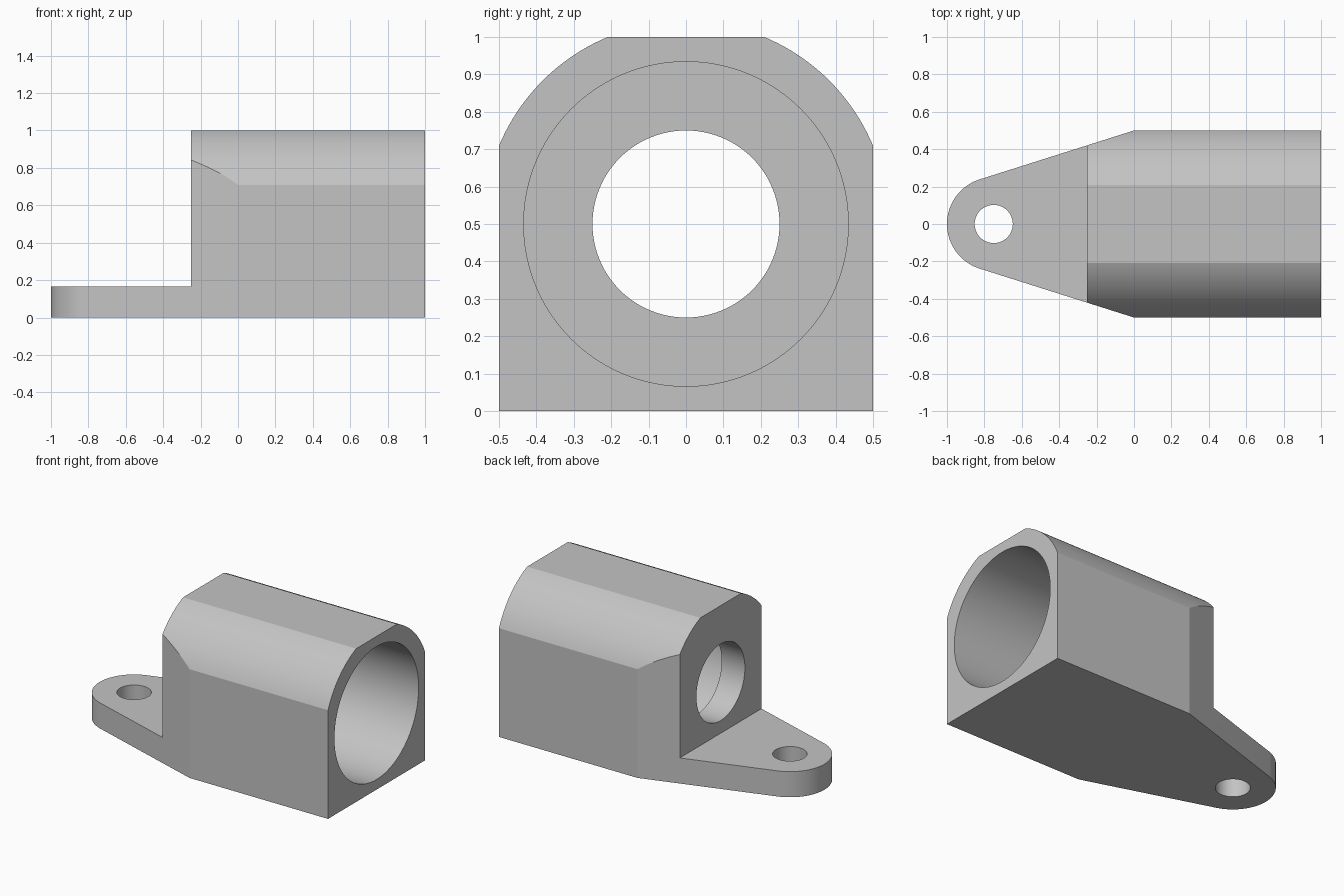
import bpy
import bmesh
from math import sin, cos, radians, atan2, acos, hypot, pi
from mathutils import Matrix, Vector

if "Cube" in bpy.data.objects:
    bpy.data.objects.remove(bpy.data.objects["Cube"])

LUG_X, LUG_R, SHOULDER = -0.75, 0.25, 0.5
PLATE, AXIS_Z, CROWN_R = 0.167, 0.5, 0.542
BACK_X = -0.25

grey = bpy.data.materials.new("light grey metal")
grey.use_nodes = True
grey.diffuse_color = (0.55, 0.55, 0.55, 1)
grey.node_tree.nodes["Principled BSDF"].inputs["Base Color"].default_value = (0.55, 0.55, 0.55, 1)


def prism(name, points, direction):
    """Extrude a closed outline of 3D points along a direction."""
    bm = bmesh.new()
    face = bm.faces.new([bm.verts.new(p) for p in points])
    ext = bmesh.ops.extrude_face_region(bm, geom=[face])
    verts = [g for g in ext["geom"] if isinstance(g, bmesh.types.BMVert)]
    bmesh.ops.translate(bm, verts=verts, vec=Vector(direction))
    bmesh.ops.recalc_face_normals(bm, faces=bm.faces)
    mesh = bpy.data.meshes.new(name)
    bm.to_mesh(mesh)
    bm.free()
    mesh.materials.append(grey)
    obj = bpy.data.objects.new(name, mesh)
    bpy.context.collection.objects.link(obj)
    return obj


def arc(radius, start, end, steps):
    """Points (u, v) on an arc, end included."""
    return [(radius * cos(start + (end - start) * i / steps),
             radius * sin(start + (end - start) * i / steps)) for i in range(steps + 1)]


def combine(target, cutter, operation="DIFFERENCE"):
    mod = target.modifiers.new(cutter.name, "BOOLEAN")
    mod.operation, mod.object, mod.solver = operation, cutter, "EXACT"
    bpy.context.view_layer.objects.active = target
    bpy.ops.object.modifier_apply(modifier=mod.name)
    bpy.data.objects.remove(cutter)


def bore(name, radius, x0, x1):
    ring = arc(radius, 0, 2 * pi, 96)[:-1]
    return prism(name, [(x0, u, AXIS_Z + v) for u, v in ring], (x1 - x0, 0, 0))


# Plan outline: square front end tapering tangentially onto the round lug
tangent = atan2(SHOULDER, -LUG_X) + acos(LUG_R / hypot(LUG_X, SHOULDER))
outline = [(1, -SHOULDER), (1, SHOULDER), (0, SHOULDER)]
outline += [(LUG_X + u, v) for u, v in arc(LUG_R, tangent, 2 * pi - tangent, 40)]
outline.append((0, -SHOULDER))
housing = prism("bearing_housing", [(x, y, 0) for x, y in outline], (0, 0, 1))

# Rounded crown with the flat top left in place
side = radians(22.6)
crown = [(-1.1, u, AXIS_Z + v) for u, v in arc(CROWN_R, side, pi - side, 60)]
crown += [(-1.1, -0.6, AXIS_Z), (-1.1, -0.6, -0.1), (-1.1, 0.6, -0.1), (-1.1, 0.6, AXIS_Z)]
combine(housing, prism("crown_profile", crown, (2.2, 0, 0)), "INTERSECT")

# Step down to the mounting plate
step = [(-1.1, -1, PLATE), (BACK_X, -1, PLATE), (BACK_X, -1, 1.1), (-1.1, -1, 1.1)]
combine(housing, prism("step_cutter", step, (0, 2, 0)))

# Wide counterbore from the open end, smaller hole through the end wall
combine(housing, bore("counterbore_cutter", 0.434, BACK_X + PLATE, 1.1))
combine(housing, bore("through_hole_cutter", 0.25, BACK_X - 0.1, 0.3))

# Bolt hole in the lug
bolt = [(LUG_X + u, v, -0.1) for u, v in arc(0.102, 0, 2 * pi, 64)[:-1]]
combine(housing, prism("bolt_hole_cutter", bolt, (0, 0, 0.5)))

# Smooth the round walls, keep flat faces crisp
bpy.ops.object.select_all(action="DESELECT")
housing.select_set(True)
bpy.context.view_layer.objects.active = housing
bpy.ops.object.shade_smooth_by_angle(angle=radians(14))
